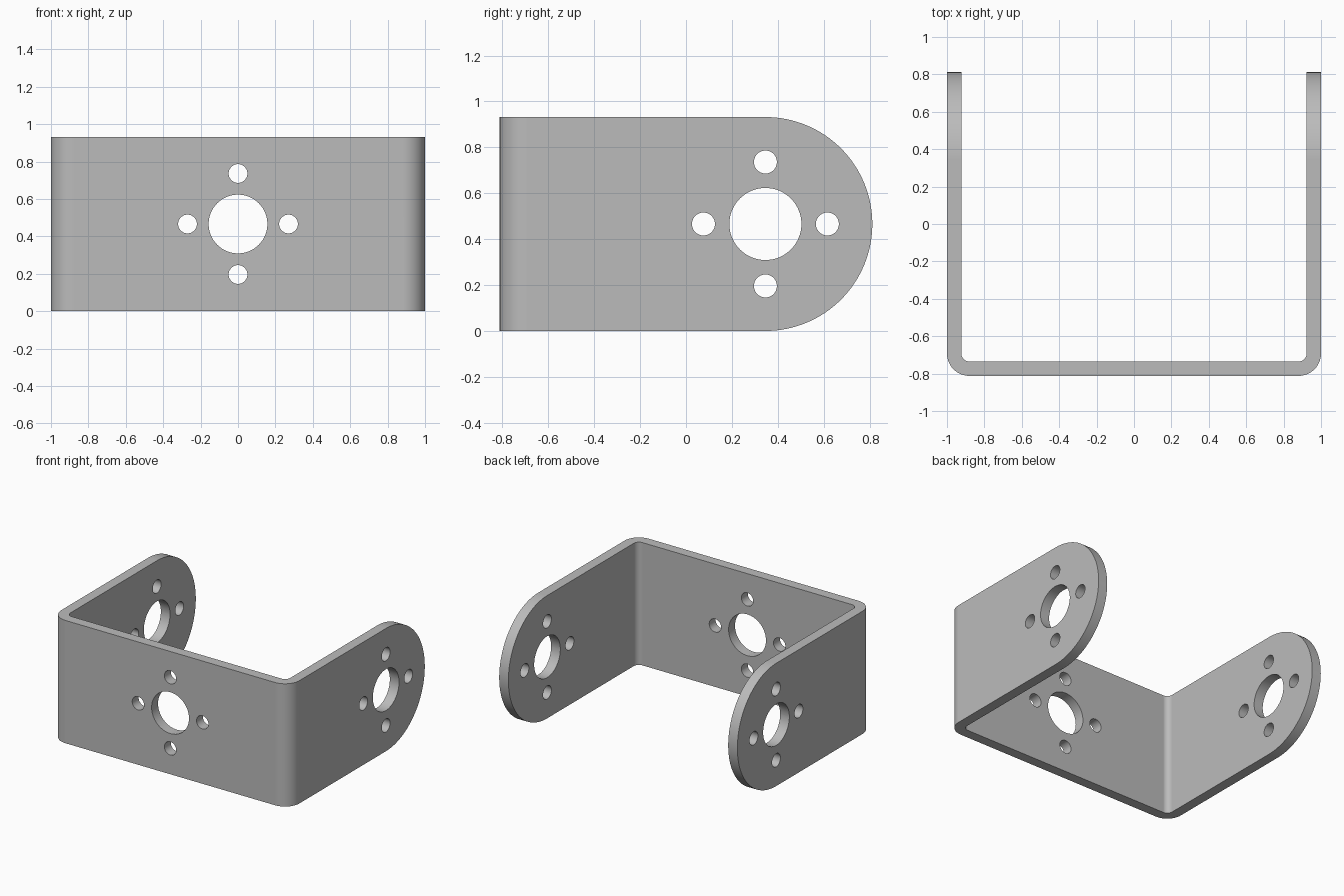
import bpy, bmesh
from math import sin, cos, pi, radians
from mathutils import Matrix, Vector

if "Cube" in bpy.data.objects:
    bpy.data.objects.remove(bpy.data.objects["Cube"], do_unlink=True)

DEPTH = 0.812            # half depth of the bracket
R_END = 0.466            # radius of the rounded arm ends
HEIGHT = 2 * R_END
THICK = 0.077
BEND = 0.12              # outer bend radius
ARM_Y = DEPTH - R_END    # centre of the arm hole pattern

steel = bpy.data.materials.new("grey metal")
steel.use_nodes = True
colour = (0.5, 0.5, 0.5, 1)
steel.diffuse_color = colour
steel.node_tree.nodes["Principled BSDF"].inputs["Base Color"].default_value = colour


def arc(cx, cy, r, start, end, steps):
    angles = [radians(start + (end - start) * i / steps) for i in range(steps + 1)]
    return [(cx + r * cos(a), cy + r * sin(a)) for a in angles]


def prism(name, outline, to_start, travel):
    """Extrude a 2D outline; to_start places a 2D point in space."""
    bm = bmesh.new()
    face = bm.faces.new([bm.verts.new(to_start(u, v)) for u, v in outline])
    new = bmesh.ops.extrude_face_region(bm, geom=[face])["geom"]
    bmesh.ops.translate(bm, vec=travel, verts=[g for g in new if isinstance(g, bmesh.types.BMVert)])
    bmesh.ops.recalc_face_normals(bm, faces=bm.faces)
    mesh = bpy.data.meshes.new(name)
    bm.to_mesh(mesh)
    bm.free()
    obj = bpy.data.objects.new(name, mesh)
    bpy.context.collection.objects.link(obj)
    mesh.materials.append(steel)
    return obj


def hole_pattern(name, centre, axis):
    """One large hole with four small ones around it."""
    turn = Matrix.Rotation(pi / 2, 4, 'Y' if axis == 'X' else 'X')
    spots = [(0, 0, 0.157)] + [(0.27 * cos(k * pi / 2), 0.27 * sin(k * pi / 2), 0.05) for k in range(4)]
    bm = bmesh.new()
    for u, v, r in spots:
        place = Matrix.Translation(centre) @ turn @ Matrix.Translation((u, v, 0))
        bmesh.ops.create_cone(bm, cap_ends=True, segments=64, radius1=r, radius2=r,
                              depth=3 if axis == 'X' else 0.5, matrix=place)
    mesh = bpy.data.meshes.new(name)
    bm.to_mesh(mesh)
    bm.free()
    obj = bpy.data.objects.new(name, mesh)
    bpy.context.collection.objects.link(obj)
    return obj


# Bent strip: U outline, longer and taller than needed, trimmed below
outer = arc(-1 + BEND, -DEPTH + BEND, BEND, 180, 270, 16)
inner = arc(-1 + BEND, -DEPTH + BEND, BEND - THICK, 180, 270, 16)
outer += [(-x, y) for x, y in reversed(outer)]
inner += [(-x, y) for x, y in reversed(inner)]
outline = [(-1, 1)] + outer + [(1, 1), (1 - THICK, 1)] + inner[::-1] + [(THICK - 1, 1)]
bracket = prism("bracket", outline, lambda u, v: (u, v, -0.2), Vector((0, 0, HEIGHT + 0.4)))

# Side silhouette with rounded arm ends, and the hole cutters
side = [(-1, 0)] + arc(ARM_Y, R_END, R_END, -90, 90, 64) + [(-1, HEIGHT)]
trim = prism("trim_cutter", side, lambda u, v: (-1.5, u, v), Vector((3, 0, 0)))
cutters = [(trim, 'INTERSECT'),
           (hole_pattern("arm_hole_cutter", (0, ARM_Y, R_END), 'X'), 'DIFFERENCE'),
           (hole_pattern("front_hole_cutter", (0, -DEPTH, R_END), 'Y'), 'DIFFERENCE')]

bpy.ops.object.select_all(action='DESELECT')
bpy.context.view_layer.objects.active = bracket
bracket.select_set(True)
for cutter, operation in cutters:
    cutter.hide_render = True
    mod = bracket.modifiers.new(cutter.name, 'BOOLEAN')
    mod.object, mod.operation, mod.solver = cutter, operation, 'EXACT'
    bpy.ops.object.modifier_apply(modifier=mod.name)
    bpy.data.objects.remove(cutter, do_unlink=True)

# Smooth bends and rims, crisp flat faces
bpy.ops.object.shade_smooth_by_angle(angle=radians(30))
weighted = bracket.modifiers.new("flat_face_normals", 'WEIGHTED_NORMAL')
weighted.keep_sharp = True
